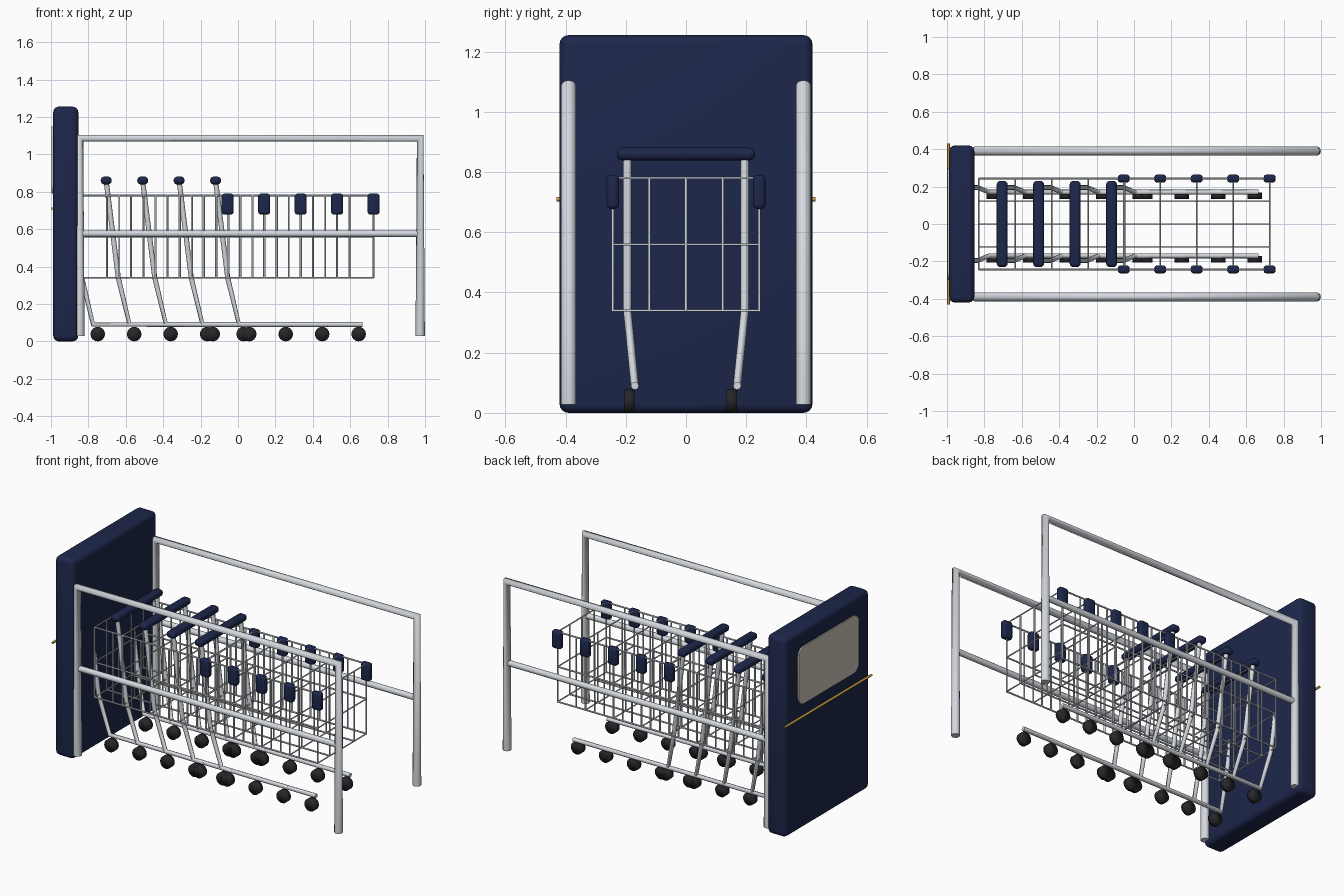
import bpy, bmesh, math

if "Cube" in bpy.data.objects:
    bpy.data.objects.remove(bpy.data.objects["Cube"], do_unlink=True)


def material(name, r, g, b):
    m = bpy.data.materials.new(name)
    m.use_nodes = True
    m.diffuse_color = (r, g, b, 1)
    m.node_tree.nodes["Principled BSDF"].inputs["Base Color"].default_value = (r, g, b, 1)
    return m


navy = material("navy plastic", 0.012, 0.02, 0.07)
steel = material("bright steel", 0.66, 0.69, 0.73)
rubber = material("black rubber", 0.02, 0.02, 0.023)
beige = material("beige sign", 0.62, 0.57, 0.48)
gold = material("gold trim", 0.65, 0.38, 0.05)


def add(name, mesh, loc=(0, 0, 0)):
    ob = bpy.data.objects.new(name, mesh)
    bpy.context.collection.objects.link(ob)
    ob.location = loc
    return ob


def tubes(name, paths, radius, mat, sides=2):
    """Mesh of round tubes swept along straight-sided paths."""
    cu = bpy.data.curves.new(name, "CURVE")
    cu.dimensions = "3D"
    cu.bevel_depth = radius
    cu.bevel_resolution = sides
    cu.use_fill_caps = True
    for path in paths:
        sp = cu.splines.new("POLY")
        sp.points.add(len(path) - 1)
        for p, co in zip(sp.points, path):
            p.co = (*co, 1)
    tmp = bpy.data.objects.new(name, cu)
    bpy.context.collection.objects.link(tmp)
    bpy.context.view_layer.update()
    mesh = bpy.data.meshes.new_from_object(tmp.evaluated_get(bpy.context.evaluated_depsgraph_get()))
    bpy.data.objects.remove(tmp, do_unlink=True)
    mesh.materials.clear()
    mesh.materials.append(mat)
    return mesh


def rounded_box(name, size, bevel, mat, axis_only=False):
    """Box with rounded edges, or only the edges along x when axis_only."""
    bm = bmesh.new()
    bmesh.ops.create_cube(bm, size=1)
    bmesh.ops.scale(bm, vec=size, verts=bm.verts)
    edges = [e for e in bm.edges
             if not axis_only or abs(e.verts[0].co.x - e.verts[1].co.x) > 1e-5]
    bmesh.ops.bevel(bm, geom=edges, offset=bevel, segments=4, profile=0.5, affect="EDGES")
    mesh = bpy.data.meshes.new(name)
    bm.to_mesh(mesh)
    bm.free()
    mesh.shade_smooth()
    mesh.set_sharp_from_angle(angle=math.radians(35))
    mesh.materials.append(mat)
    return mesh


# End panel with its sign and trim bar
add("end_panel", rounded_box("end_panel", (0.134, 0.84, 1.255), 0.03, navy), (-0.921, 0, 0.6275))
add("sign_plate", rounded_box("sign_plate", (0.009, 0.6, 0.36), 0.05, beige, True), (-0.992, 0, 0.97))
add("trim_bar", tubes("trim_bar", [[(-0.992, -0.43, 0.71), (-0.992, 0.43, 0.71)]], 0.007, gold))

# Guard rails on both sides
for side, y in (("right", -0.39), ("left", 0.39)):
    hoop = [(-0.845, y, 0.028), (-0.845, y, 1.087), (0.974, y, 1.087), (0.974, y, 0.028)]
    add(side + "_guard_hoop", tubes("guard_hoop", [hoop], 0.025, steel, 4))
    add(side + "_guard_bar", tubes("guard_bar", [[(-0.845, y, 0.576), (0.974, y, 0.576)]], 0.018, steel, 4))

# Basket wires of one cart
BACK, FRONT, HALF, LOW, HIGH = -0.83, -0.055, 0.243, 0.34, 0.78
thick, thin = [], []
for z in (LOW, (LOW + HIGH) / 2, HIGH):
    for y in (-HALF, HALF):
        thick.append([(BACK, y, z), (FRONT, y, z)])
    for x in (BACK, FRONT):
        thin.append([(x, -HALF, z), (x, HALF, z)])
for i in range(7):
    x = BACK + (FRONT - BACK) * i / 6
    for y in (-HALF, HALF):
        thick.append([(x, y, LOW), (x, y, HIGH)])
for i in (-1, 0, 1):
    y = i * HALF / 2
    (thick if i else thin).append([(BACK, y, LOW), (FRONT, y, LOW)])
    for x in (BACK, FRONT):
        thick.append([(x, y, LOW), (x, y, HIGH)])
basket = tubes("basket", thick, 0.005, steel, 1)
cross_wires = tubes("cross_wires", thin, 0.004, steel, 1)

# Frame, handle, bumper and wheel of one cart
frame = tubes("frame", [[(-0.9, s * 0.195, 0.86), (-0.835, s * 0.195, LOW),
                         (-0.775, s * 0.17, 0.09), (-0.115, s * 0.17, 0.09)]
                        for s in (-1, 1)], 0.0135, steel)
handle = rounded_box("handle", (0.058, 0.46, 0.042), 0.019, navy)
bumper = rounded_box("bumper", (0.064, 0.042, 0.112), 0.015, navy)

bm = bmesh.new()
bmesh.ops.create_cone(bm, cap_ends=True, segments=16, radius1=0.039, radius2=0.039, depth=0.035)
wheel = bpy.data.meshes.new("wheel")
bm.to_mesh(wheel)
bm.free()
wheel.shade_smooth()
wheel.materials.append(rubber)

# Row of nested carts
for k in range(5):
    dx = k * 0.195
    tag = "cart_%d_" % (k + 1)
    add(tag + "basket", basket, (dx, 0, 0))
    add(tag + "cross_wires", cross_wires, (dx, 0, 0))
    add(tag + "frame", frame, (dx, 0, 0))
    add(tag + "handle", handle, (dx - 0.9, 0, 0.86))
    for side, s in (("right", -1), ("left", 1)):
        add(tag + side + "_bumper", bumper, (dx + FRONT, s * HALF, 0.734))
        for end, x in (("rear", -0.75), ("front", -0.135)):
            ob = add(tag + side + "_" + end + "_wheel", wheel, (dx + x, s * 0.17 - 0.018, 0.039))
            ob.rotation_euler.x = math.pi / 2
